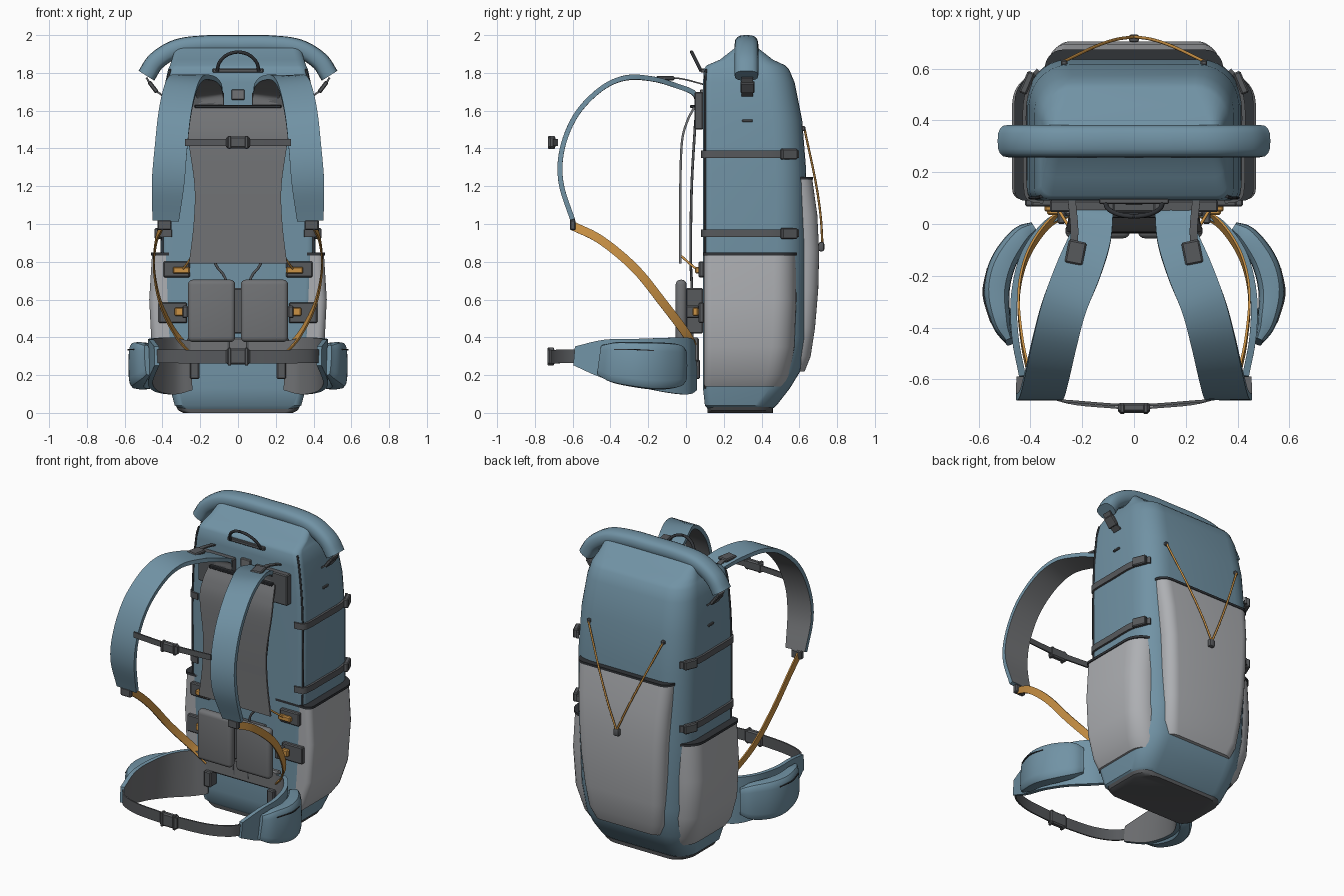
import bpy, bmesh, math
from mathutils import Vector, Matrix

old = bpy.data.objects.get("Cube")
if old:
    bpy.data.objects.remove(old, do_unlink=True)


def material(name, r, g, b):
    m = bpy.data.materials.new(name)
    m.use_nodes = True
    m.diffuse_color = (r, g, b, 1)
    bsdf = next(n for n in m.node_tree.nodes if n.type == 'BSDF_PRINCIPLED')
    bsdf.inputs["Base Color"].default_value = (r, g, b, 1)
    return m


BLUE = material("dusty_blue", .165, .29, .375)
LIGHT = material("light_grey", .42, .43, .45)
GREY = material("mid_grey", .165, .17, .178)
DARK = material("hardware_grey", .095, .1, .107)
BLACK = material("trim_black", .03, .033, .038)
ORANGE = material("orange_webbing", .6, .29, .06)


def finish(name, bm, *mats):
    bmesh.ops.recalc_face_normals(bm, faces=bm.faces)
    for f in bm.faces:
        f.smooth = True
    for e in bm.edges:
        e.smooth = len(e.link_faces) == 2 and e.calc_face_angle() < 0.6
    me = bpy.data.meshes.new(name)
    bm.to_mesh(me)
    bm.free()
    for m in mats:
        me.materials.append(m)
    ob = bpy.data.objects.new(name, me)
    bpy.context.scene.collection.objects.link(ob)
    return ob


def loft(name, rings, *mats, inner_edge=None):
    """Skin a list of equal rings and cap both ends."""
    bm = bmesh.new()
    vs = [[bm.verts.new(p) for p in ring] for ring in rings]
    n = len(vs[0])
    for a, b in zip(vs, vs[1:]):
        for i in range(n):
            j = (i + 1) % n
            f = bm.faces.new((a[i], a[j], b[j], b[i]))
            f.material_index = 1 if i == inner_edge else 0
    bm.faces.new(vs[0])
    bm.faces.new(vs[-1])
    return finish(name, bm, *mats)


def ring(x0, x1, y0, y1, z, front, back, s=1, left=None):
    """Rounded rectangle; left overrides the radius of the x0 corners."""
    lf, lb = (front, back) if left is None else (left, left)
    pts = []
    corners = ((x1, y1, back, 0), (x0, y1, lb, 1), (x0, y0, lf, 2), (x1, y0, front, 3))
    for cx, cy, r, q in corners:
        ox = cx - r if cx == x1 else cx + r
        oy = cy - r if cy == y1 else cy + r
        for k in range(8):
            a = (q + k / 7) * math.pi / 2
            pts.append(Vector((s * (ox + r * math.cos(a)), oy + r * math.sin(a), z)))
    return pts


def spline(pts, sub):
    pts = [Vector(p) for p in pts]
    ext = [2 * pts[0] - pts[1]] + pts + [2 * pts[-1] - pts[-2]]
    out = []
    for a, b, c, d in zip(ext, ext[1:], ext[2:], ext[3:]):
        for k in range(sub):
            t = k / sub
            out.append(0.5 * (2 * b + (c - a) * t + (2 * a - 5 * b + 4 * c - d) * t * t
                              + (3 * b - a - 3 * c + d) * t ** 3))
    return out + [pts[-1]]


def sweep(name, pts, side, width, thick, *mats, power=None, inner_edge=None, sub=6):
    """Band (or rounded tube when power is set) along a path; points may carry width, thickness."""
    path = spline([tuple(p) + (width, thick)[len(p) - 3:] for p in pts], sub)
    pos = [Vector(p[:3]) for p in path]
    if power:
        unit = [(math.cos(a), math.sin(a)) for a in (k * math.tau / 16 for k in range(16))]
        sect = [(math.copysign(abs(u) ** power, u), math.copysign(abs(v) ** power, v)) for u, v in unit]
    else:
        sect = [(-1, -1), (1, -1), (1, 1), (-1, 1)]
    rings = []
    for i, p in enumerate(path):
        t = (pos[min(i + 1, len(pos) - 1)] - pos[max(i - 1, 0)]).normalized()
        w = Vector(side)
        w = (w - t * w.dot(t)).normalized()
        n = t.cross(w)
        rings.append([pos[i] + w * u * p[3] / 2 + n * v * p[4] / 2 for u, v in sect])
    return loft(name, rings, *mats, inner_edge=inner_edge)


def tube(name, pts, r, mat):
    return sweep(name, pts, (1, .02, .01), 2 * r, 2 * r, mat, power=1)


def box(name, loc, size, mat, bevel=.006, turn=0, axis='Z', seg=1):
    bm = bmesh.new()
    bmesh.ops.create_cube(bm, size=1)
    bmesh.ops.scale(bm, vec=size, verts=bm.verts)
    bmesh.ops.bevel(bm, geom=bm.edges[:], offset=bevel, segments=seg, profile=.5, affect='EDGES')
    bmesh.ops.transform(bm, matrix=Matrix.Translation(loc) @ Matrix.Rotation(turn, 4, axis), verts=bm.verts)
    return finish(name, bm, mat)


def buckle(name, loc, size):
    box(name, loc, size, DARK, .008)
    for s in (1, -1):
        x = loc[0] + s * size[0] * .36
        box(name + "_bar", (x, loc[1] - .004, loc[2]), (.018, size[1], size[2] * 1.12), DARK, .004)


# Main bag: height, half width, front y, back y
profile = [(.015, .30, .12, .45), (.04, .335, .1, .48), (.13, .36, .09, .55), (.22, .375, .09, .605),
           (.4, .39, .09, .635), (.85, .41, .09, .64), (1.3, .413, .09, .635), (1.55, .405, .09, .615),
           (1.75, .385, .09, .575), (1.82, .37, .095, .545), (1.84, .36, .11, .525),
           (1.87, .35, .18, .46), (1.94, .33, .27, .37)]
loft("bag_body", [ring(-h, h, a, b, z, .045, min(.16, (b - a) * .3)) for z, h, a, b in profile], BLUE)
loft("base_panel", [ring(-h, h, .115, .46, z, .05, .1) for z, h in ((0, .29), (.012, .315), (.03, .325))], DARK)

# Rear stretch pocket with trim
rear = [(.22, .25, .628), (.3, .275, .66), (.45, .29, .683), (.65, .305, .7), (.85, .315, .705),
        (1.05, .328, .695), (1.24, .34, .668)]
loft("rear_pocket", [ring(-h, h, .5, y, z, .02, .07) for z, h, y in rear], LIGHT)
loft("rear_pocket_trim", [ring(-.344, .344, .5, .673, z, .02, .07) for z in (1.235, 1.25)], BLACK)

# Rolled closure and grab handle
half_roll = [(.485, .32, 1.785), (.43, .32, 1.865), (.32, .32, 1.93), (.17, .32, 1.95)]
sweep("rolled_top", half_roll + [(0, .32, 1.951)] + [(-x, y, z) for x, y, z in reversed(half_roll)],
      (0, 1, 0), .125, .098, BLUE, power=.75)
arc = [(-.11 * math.cos(a), .08 - .05 * math.sin(a), 1.81 + .1 * math.sin(a))
       for a in (k * math.pi / 8 for k in range(9))]
tube("grab_handle", arc, .009, BLACK)
box("handle_base", (0, .088, 1.812), (.27, .02, .022), DARK, .004)
box("top_tab", (0, .084, 1.685), (.07, .02, .055), GREY, .004)

# Back panel and lumbar support
sweep("back_panel", [(0, .045, 1.62, .48), (0, .005, 1.54, .51), (0, -.022, 1.43, .52), (0, -.03, 1.2, .46),
                     (0, -.03, 1, .47), (0, -.03, .79, .52)], (1, 0, 0), .5, .012, GREY)
box("panel_top_edge", (0, .035, 1.622), (.46, .025, .018), BLACK, .004)
box("frame_bridge", (0, .068, 1.56), (.6, .045, .11), DARK)
box("lumbar_mount", (0, .045, .54), (.3, .09, .24), DARK)
box("belt_back", (0, .05, .335), (.54, .04, .13), GREY, .01)

# Belt and chest buckles
buckle("hip_buckle", (0, -.712, .298), (.125, .036, .085))
buckle("chest_buckle", (0, -.708, 1.432), (.125, .036, .062))
sweep("chest_strap", [(-.28, -.682, 1.432), (0, -.7, 1.432), (.28, -.682, 1.432)], (0, 0, 1), .036, .01, DARK)

for s, tag in ((1, "left_"), (-1, "right_")):
    def m(pts, s=s):
        return [(s * p[0],) + tuple(p[1:]) for p in pts]

    # Side pocket with trim, and edge piping
    side = [(.14, .375, .53), (.2, .415, .55), (.35, .457, .575), (.6, .47, .585), (.84, .455, .585)]
    loft(tag + "side_pocket", [ring(.2, x, .094, y, z, .04, .12, s, .01) for z, x, y in side], LIGHT)
    loft(tag + "side_pocket_trim", [ring(.2, .461, .09, .59, z, .04, .12, s, .01) for z in (.834, .85)], BLACK)
    tube(tag + "piping", m([(h - .011, a + .011, z) for z, h, a, b in profile[2:10]]), .006, BLACK)

    # Compression straps
    for i, z in enumerate((1.37, .95)):
        sweep(f"{tag}compression_strap_{i}", m([(.35, .085, z), (.405, .098, z), (.42, .15, z), (.421, .3, z),
              (.421, .46, z), (.395, .56, z), (.37, .595, z)]), (0, 0, 1), .04, .014, DARK)
        box(f"{tag}compression_buckle_{i}", (s * .413, .545, z), (.03, .09, .058), DARK, .006, s * .4)
    box(tag + "side_tab", (s * .408, .325, 1.547), (.014, .055, .014), DARK, .003)

    # Roll-end strap and clip
    sweep(tag + "roll_strap", m([(.485, .325, 1.775), (.45, .325, 1.72), (.4, .325, 1.68)]),
          (0, 1, 0), .06, .01, DARK)
    box(tag + "roll_clip", (s * .45, .325, 1.725), (.022, .075, .07), DARK, .005, s * .65, 'Y')

    # Shoulder strap, lifter and adjusters
    sweep(tag + "shoulder_strap", m([(.14, .06, 1.62, .13), (.15, .045, 1.69, .14), (.17, -.06, 1.735, .16),
          (.215, -.18, 1.768, .175), (.27, -.32, 1.773), (.305, -.45, 1.715), (.335, -.58, 1.58),
          (.355, -.655, 1.4), (.37, -.662, 1.22), (.383, -.6, 1.02, .14)]), (1, 0, 0), .172, .026,
          BLUE, GREY, inner_edge=0)
    box(tag + "strap_anchor", (s * .2, .068, 1.6), (.25, .045, .2), DARK)
    sweep(tag + "load_lifter", m([(.235, -.11, 1.775), (.23, -.02, 1.768), (.24, .09, 1.74)]),
          (1, 0, 0), .03, .008, DARK)
    box(tag + "lifter_adjuster", (s * .225, -.11, 1.772), (.07, .09, .022), DARK, .006, s * .2)
    box(tag + "strap_adjuster", (s * .39, -.6, .995), (.075, .03, .055), DARK)
    sweep(tag + "lower_webbing", m([(.4, -.6, .99), (.432, -.45, .915), (.445, -.27, .765), (.41, -.12, .58),
          (.33, 0, .42), (.25, .045, .33)]), (0, .65, .75), .046, .009, ORANGE)

    # Frame rod, cord and anchor plates
    tube(tag + "frame_rod", m([(.2, .05, 1.55), (.19, .03, 1.2), (.13, .025, .82), (.06, .03, .68),
         (.05, .035, .3)]), .007, DARK)
    tube(tag + "panel_cord", m([(.24, -.03, .835), (.27, .02, .79), (.3, .07, .75)]), .006, ORANGE)
    box(tag + "upper_plate", (s * .325, .082, .76), (.14, .03, .085), DARK)
    box(tag + "lower_plate", (s * .345, .082, .53), (.15, .03, .11), DARK)
    box(tag + "upper_loop", (s * .3, .06, .755), (.09, .025, .035), ORANGE)
    box(tag + "lower_loop", (s * .31, .05, .535), (.05, .03, .045), ORANGE)
    box(tag + "lower_clip", (s * .28, .035, .535), (.03, .07, .065), DARK)
    box(tag + "belt_clip", (s * .23, .04, .23), (.05, .07, .1), DARK)

    # Lumbar pad
    box(tag + "lumbar_pad", (s * .14, -.026, .54), (.25, .058, .33), GREY, .026, seg=4)

    # Hip belt wing, pocket and webbing
    sweep(tag + "hip_wing", m([(.25, .045, .25, .26), (.34, 0, .248, .3), (.425, -.12, .255, .285),
          (.462, -.28, .27, .245), (.458, -.44, .288, .2), (.43, -.59, .302, .1)]), (0, 0, 1), .2, .026,
          BLUE, GREY, inner_edge=2 if s > 0 else 0)
    sweep(tag + "hip_pocket", m([(.385, -.01, .25, .17, .04), (.44, -.05, .25, .23, .08),
          (.505, -.15, .248, .25, .1), (.53, -.26, .255, .24, .1), (.512, -.38, .268, .215, .075),
          (.48, -.455, .28, .16, .03)]), (0, 0, 1), .2, .1, BLUE, power=.5)
    sweep(tag + "pocket_seam", m([(.455, -.05, .255, .2), (.565, -.17, .33, .006), (.582, -.27, .335, .006),
          (.552, -.38, .335, .006)][1:]), (0, 0, 1), .006, .006, BLACK)
    sweep(tag + "hip_webbing", m([(.435, -.57, .3), (.38, -.64, .3), (.25, -.69, .298), (.05, -.71, .298)]),
          (0, 0, 1), .072, .009, DARK)

    # Rear bungee cord
    tube(tag + "rear_bungee", m([(.27, .628, 1.5), (.15, .685, 1.23), (.07, .712, 1.05), (.004, .722, .9)]),
         .006, ORANGE)
    box(tag + "bungee_anchor", (s * .27, .622, 1.505), (.025, .02, .025), DARK, .005)

box("bungee_toggle", (0, .717, .88), (.04, .03, .05), DARK, .01, seg=2)
